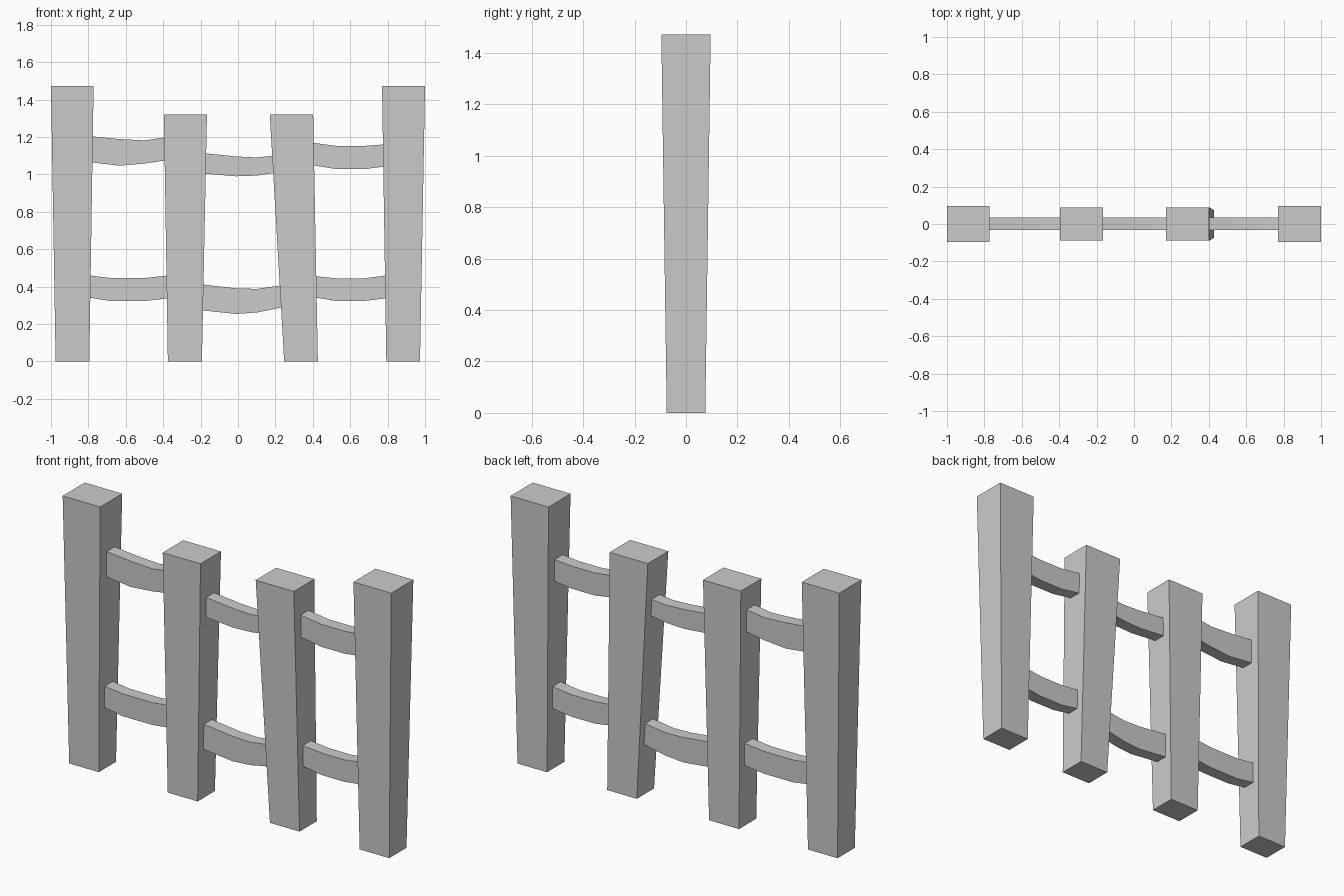
import bpy


def add_mesh(name, verts, faces):
    me = bpy.data.meshes.new(name)
    me.from_pydata(verts, [], faces)
    me.update()
    ob = bpy.data.objects.new(name, me)
    bpy.context.collection.objects.link(ob)
    return ob


def sweep(name, sections):
    """Skin a row of four-cornered sections and cap both ends."""
    verts = [v for s in sections for v in s]
    n = len(sections)
    faces = [(3, 2, 1, 0), tuple(4 * (n - 1) + i for i in range(4))]
    for k in range(n - 1):
        for i in range(4):
            j = (i + 1) % 4
            a = 4 * k
            faces.append((a + i, a + j, a + 4 + j, a + 4 + i))
    return add_mesh(name, verts, faces)


def rect(x0, x1, hy, z):
    return [(x0, -hy, z), (x1, -hy, z), (x1, hy, z), (x0, hy, z)]


# Tapered posts: bottom x range, top x range, top half depth, height
posts = {
    "left_outer_post": (-0.975, -0.795, -1.0, -0.772, 0.096, 1.473),
    "left_inner_post": (-0.375, -0.193, -0.396, -0.166, 0.089, 1.32),
    "right_inner_post": (0.247, 0.427, 0.17, 0.402, 0.089, 1.32),
    "right_outer_post": (0.793, 0.973, 0.77, 1.0, 0.096, 1.473),
}
for name, (b0, b1, t0, t1, hy, h) in posts.items():
    sweep(name, [rect(b0, b1, 0.075, 0), rect(t0, t1, hy, h)])

# Sagging rails: (x, underside z, top z) along each bar
rails = {
    "upper_left_rail": [(-0.80, 1.066, 1.205), (-0.63, 1.047, 1.189),
                        (-0.50, 1.058, 1.182), (-0.37, 1.078, 1.201)],
    "upper_middle_rail": [(-0.19, 1.005, 1.114), (-0.01, 0.99, 1.096),
                          (0.10, 0.994, 1.091), (0.21, 1.01, 1.102)],
    "upper_right_rail": [(0.38, 1.052, 1.172), (0.53, 1.028, 1.152),
                         (0.67, 1.028, 1.152), (0.80, 1.044, 1.162)],
    "lower_left_rail": [(-0.81, 0.344, 0.462), (-0.68, 0.323, 0.446),
                        (-0.50, 0.323, 0.446), (-0.36, 0.339, 0.461)],
    "lower_middle_rail": [(-0.21, 0.275, 0.414), (-0.01, 0.254, 0.391),
                          (0.10, 0.262, 0.388), (0.25, 0.292, 0.409)],
    "lower_right_rail": [(0.40, 0.344, 0.457), (0.53, 0.323, 0.444),
                         (0.67, 0.323, 0.444), (0.81, 0.34, 0.462)],
}
for name, pts in rails.items():
    sweep(name, [[(x, -0.033, lo), (x, 0.036, lo), (x, 0.036, hi), (x, -0.033, hi)]
                 for x, lo, hi in pts])
